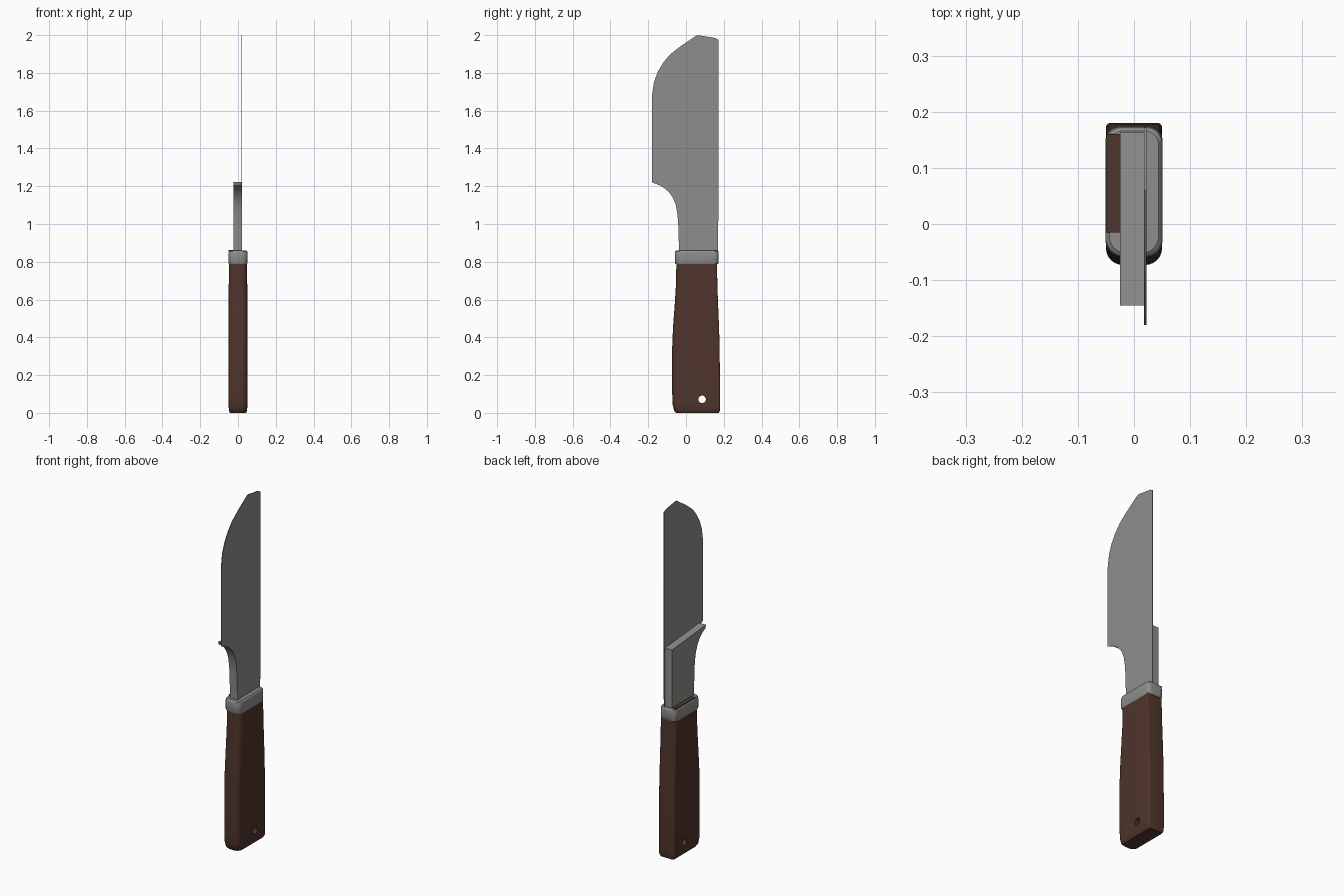
import bpy, bmesh, math

if "Cube" in bpy.data.objects:
    bpy.data.objects.remove(bpy.data.objects["Cube"])


def material(name, rgb):
    m = bpy.data.materials.new(name)
    m.diffuse_color = (*rgb, 1)
    m.use_nodes = True
    m.node_tree.nodes["Principled BSDF"].inputs["Base Color"].default_value = m.diffuse_color
    return m


STEEL = material("steel_grey", (0.27, 0.27, 0.265))
WOOD = material("dark_brown_wood", (0.078, 0.035, 0.025))


def finish(name, bm, mat, angle=35):
    bmesh.ops.recalc_face_normals(bm, faces=bm.faces)
    me = bpy.data.meshes.new(name)
    bm.to_mesh(me)
    bm.free()
    me.materials.append(mat)
    ob = bpy.data.objects.new(name, me)
    bpy.context.collection.objects.link(ob)
    bpy.ops.object.select_all(action='DESELECT')
    ob.select_set(True)
    bpy.context.view_layer.objects.active = ob
    bpy.ops.object.shade_smooth_by_angle(angle=math.radians(angle))
    return ob


def plate(name, outline, x0, x1, mat):
    """Extrude a (y, z) outline along x."""
    bm = bmesh.new()
    face = bm.faces.new([bm.verts.new((x0, y, z)) for y, z in outline])
    out = bmesh.ops.extrude_face_region(bm, geom=[face])
    verts = [g for g in out['geom'] if isinstance(g, bmesh.types.BMVert)]
    bmesh.ops.translate(bm, verts=verts, vec=(x1 - x0, 0, 0))
    return finish(name, bm, mat)


def rounded_ring(hx, y0, y1, z, r_front, r_back, n=6):
    """Rounded rectangle, with its own corner radius at front and back."""
    pts = []
    corners = [(hx, y1, r_back, 1, 1, 0), (-hx, y1, r_back, -1, 1, 90),
               (-hx, y0, r_front, -1, -1, 180), (hx, y0, r_front, 1, -1, 270)]
    for cx, cy, r, sx, sy, start in corners:
        for i in range(n + 1):
            a = math.radians(start + 90 * i / n)
            pts.append((cx - sx * r + r * math.cos(a), cy - sy * r + r * math.sin(a), z))
    return pts


def loft(name, rings, mat):
    bm = bmesh.new()
    loops = [[bm.verts.new(p) for p in ring] for ring in rings]
    for a, b in zip(loops, loops[1:]):
        for i in range(len(a)):
            j = (i + 1) % len(a)
            bm.faces.new((a[i], a[j], b[j], b[i]))
    bm.faces.new(loops[0][::-1])
    bm.faces.new(loops[-1])
    return finish(name, bm, mat)


# Wooden handle, swelling towards the butt: half width, front y, back y, z
sections = [(0.042, -0.052, 0.174, 0), (0.048, -0.063, 0.179, 0.012),
            (0.05, -0.07, 0.18, 0.04), (0.05, -0.073, 0.18, 0.1),
            (0.05, -0.073, 0.178, 0.35), (0.05, -0.069, 0.175, 0.45),
            (0.05, -0.06, 0.17, 0.57), (0.049, -0.053, 0.166, 0.68),
            (0.048, -0.051, 0.164, 0.80)]
handle = loft("handle", [rounded_ring(hx, a, b, z, 0.03, 0.008)
                         for hx, a, b, z in sections], WOOD)

# Hanging hole through the handle
bpy.ops.mesh.primitive_cylinder_add(vertices=24, radius=0.02, depth=0.3,
                                    location=(0, 0.085, 0.072),
                                    rotation=(0, math.pi / 2, 0))
cutter = bpy.context.object
cutter.name = "hole_cutter"
cutter.hide_render = True
mod = handle.modifiers.new("hole", 'BOOLEAN')
mod.object = cutter
mod.operation = 'DIFFERENCE'
mod.solver = 'EXACT'
bpy.context.view_layer.objects.active = handle
bpy.ops.object.modifier_apply(modifier=mod.name)
bpy.data.objects.remove(cutter)

# Metal collar between handle and blade
loft("collar", [rounded_ring(hx, a, b, z, 0.03, 0.025) for hx, a, b, z in [
    (0.048, -0.055, 0.168, 0.787), (0.051, -0.059, 0.173, 0.795),
    (0.051, -0.059, 0.173, 0.845), (0.049, -0.057, 0.171, 0.855),
    (0.044, -0.052, 0.166, 0.86)]], STEEL)

# Brown strip on top of the collar
plate("collar_inlay", [(-0.015, 0.857), (0.16, 0.857), (0.16, 0.863), (-0.015, 0.863)],
      -0.049, -0.024, WOOD)

# Concave neck below the heel, shared by blade and tang
neck = [(-0.14, 1.205), (-0.115, 1.19), (-0.09, 1.168), (-0.07, 1.14),
        (-0.054, 1.10), (-0.045, 1.05), (-0.04, 0.98), (-0.037, 0.85)]

# Thin blade plate
plate("blade", [(0.17, 0.85), (0.172, 1.3), (0.172, 1.975), (0.155, 1.985),
                (0.06, 2.0), (0.04, 1.988), (-0.03, 1.94), (-0.085, 1.897),
                (-0.12, 1.855), (-0.15, 1.805), (-0.17, 1.75), (-0.18, 1.68),
                (-0.18, 1.22)] + neck, 0.018, 0.022, STEEL)

# Thick tang behind the lower blade
plate("tang", [(0.163, 0.85), (0.163, 1.195), (-0.145, 1.222)] + neck,
      -0.025, 0.0185, STEEL)
